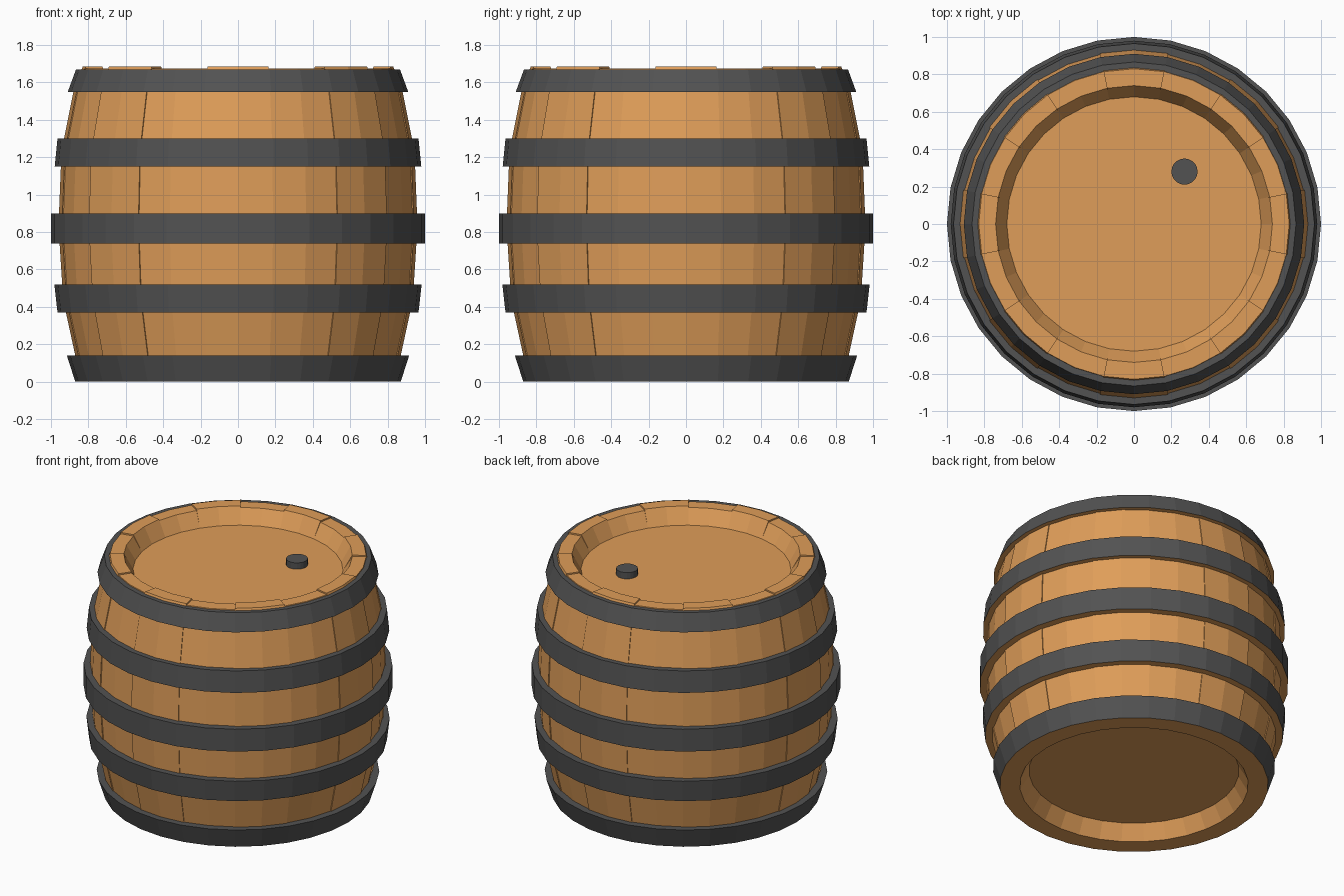
import bpy, bmesh, math

if "Cube" in bpy.data.objects:
    bpy.data.objects.remove(bpy.data.objects["Cube"])

SIDES = 32
STEP = 2 * math.pi / SIDES


def material(name, color):
    m = bpy.data.materials.new(name)
    m.diffuse_color = (*color, 1)
    m.use_nodes = True
    m.node_tree.nodes["Principled BSDF"].inputs["Base Color"].default_value = m.diffuse_color
    return m


WOOD = material("wood", (0.74, 0.34, 0.10))
IRON = material("iron", (0.085, 0.085, 0.085))


def sweep(name, profile, first, count, mats):
    """Turn a closed (radius, z) profile around z, from side `first` over `count` sides."""
    full = count == SIDES
    bm = bmesh.new()
    rows = []
    for i in range(count if full else count + 1):
        a = (first + i) * STEP
        rows.append([bm.verts.new((r * math.cos(a), r * math.sin(a), z)) for r, z in profile])
    n = len(profile)
    for i in range(count):
        p, q = rows[i], rows[(i + 1) % len(rows)]
        for j in range(n):
            k = (j + 1) % n
            f = bm.faces.new((p[j], q[j], q[k], p[k]))
            # the first profile edge is the underside, always first material
            f.material_index = 0 if j == 0 else len(mats) - 1
    if not full:
        bm.faces.new(rows[0])
        bm.faces.new(rows[-1])
    bmesh.ops.recalc_face_normals(bm, faces=bm.faces)
    me = bpy.data.meshes.new(name)
    bm.to_mesh(me)
    bm.free()
    for m in mats:
        me.materials.append(m)
    ob = bpy.data.objects.new(name, me)
    bpy.context.collection.objects.link(ob)
    return ob


def disc(name, radius, z0, z1, sides, mat, x=0, y=0):
    bpy.ops.mesh.primitive_cylinder_add(vertices=sides, radius=radius, depth=z1 - z0,
                                        location=(x, y, (z0 + z1) / 2))
    ob = bpy.context.object
    ob.name = name
    ob.data.materials.append(mat)


# Staves: every other one stands slightly proud and taller
BULGE = [(0.87, 0.14), (0.92, 0.37), (0.94, 0.52), (0.954, 0.74), (0.957, 0.90),
         (0.947, 1.15), (0.93, 1.30), (0.88, 1.55)]
for s in range(16):
    proud = s % 2 == 0
    d = 0.0 if proud else -0.006
    top = 1.685 if proud else 1.675
    profile = [(0.74, 0.0), (0.83, 0.0)]
    profile += [(r + d, z) for r, z in BULGE]
    profile += [(0.83, top), (0.74, top), (0.68, 1.575), (0.68, 0.105)]
    sweep(f"stave_{s + 1}", profile, 2 * s - 1, 2, [WOOD])

# Recessed heads
disc("top_head", 0.685, 1.535, 1.575, SIDES, WOOD)
disc("bottom_head", 0.685, 0.105, 0.145, SIDES, WOOD)

# Hoops: bottom z, top z, outer radius at bottom and top, inner radius at bottom and top
HOOPS = [("bottom_hoop", 0.0, 0.14, 0.87, 0.915, 0.82, 0.865),
         ("lower_hoop", 0.37, 0.52, 0.965, 0.982, 0.91, 0.93),
         ("middle_hoop", 0.74, 0.90, 1.0, 1.0, 0.94, 0.94),
         ("upper_hoop", 1.15, 1.30, 0.98, 0.965, 0.93, 0.915),
         ("top_hoop", 1.55, 1.67, 0.91, 0.866, 0.87, 0.825)]
for name, z0, z1, ob, ot, ib, it in HOOPS:
    sweep(name, [(ib, z0), (ob, z0), (ot, z1), (it, z1)], 0, SIDES, [WOOD, IRON])

# Plug in the top head
disc("bung", 0.07, 1.57, 1.62, 20, IRON, 0.27, 0.28)
